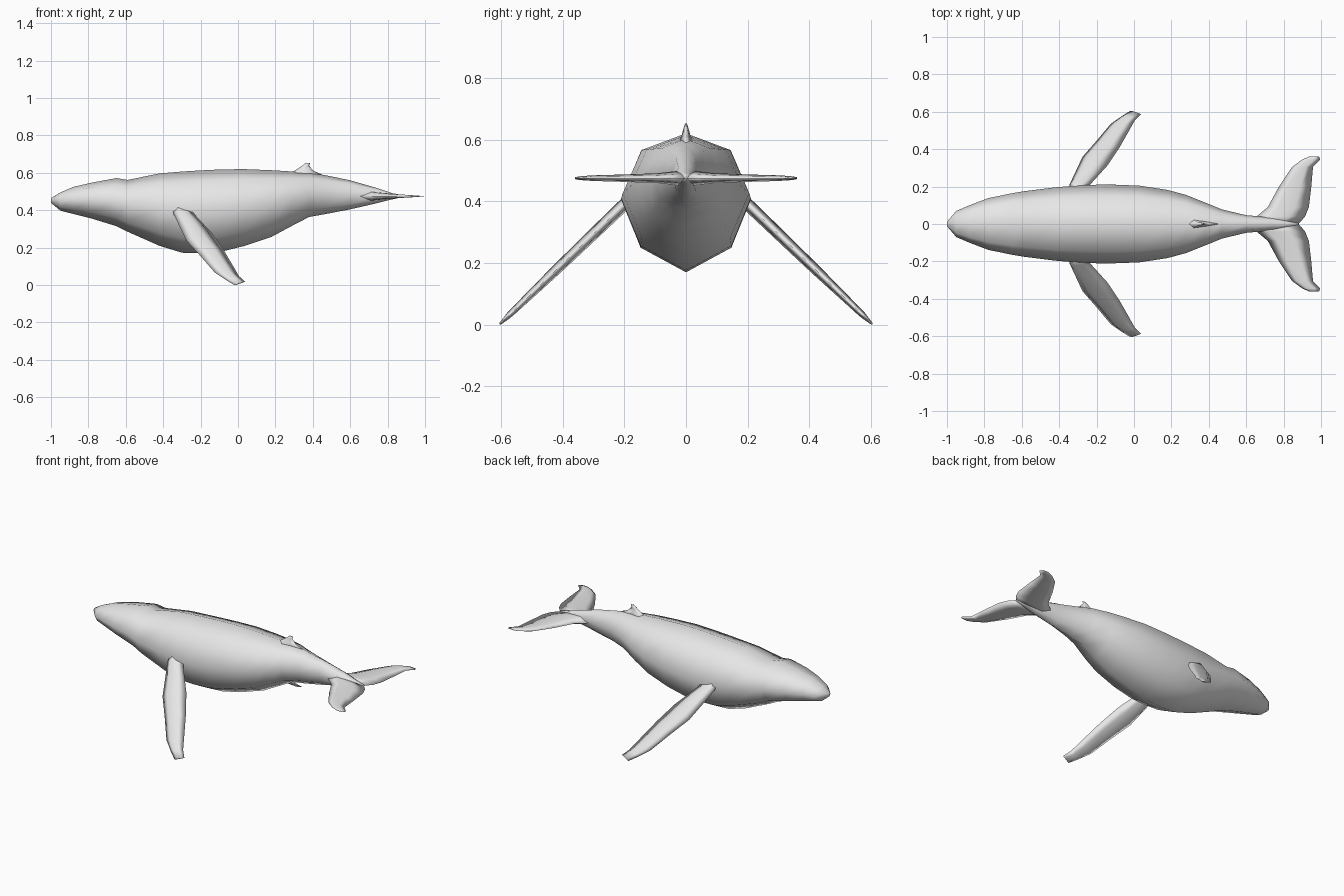
import bpy
import bmesh
from mathutils import Vector

cube = bpy.data.objects.get("Cube")
if cube:
    bpy.data.objects.remove(cube, do_unlink=True)

skin = bpy.data.materials.new("whale_grey")
skin.use_nodes = True
skin.diffuse_color = (0.8, 0.8, 0.8, 1)
skin.node_tree.nodes["Principled BSDF"].inputs["Base Color"].default_value = (0.8, 0.8, 0.8, 1)


def loft(name, rings, mirror=False):
    """Skin a list of equal-sized point rings, close both ends, shade smooth."""
    bm = bmesh.new()
    loops = [[bm.verts.new(p) for p in ring] for ring in rings]
    for a, b in zip(loops, loops[1:]):
        for i in range(len(a)):
            j = (i + 1) % len(a)
            bm.faces.new((a[i], a[j], b[j], b[i]))
    bm.faces.new(loops[0])
    bm.faces.new(loops[-1])
    bmesh.ops.recalc_face_normals(bm, faces=bm.faces)
    for face in bm.faces:
        face.smooth = True
    mesh = bpy.data.meshes.new(name)
    bm.to_mesh(mesh)
    bm.free()
    mesh.materials.append(skin)
    obj = bpy.data.objects.new(name, mesh)
    bpy.context.collection.objects.link(obj)
    if mirror:
        mod = obj.modifiers.new("Mirror", 'MIRROR')
        mod.use_axis = (False, True, False)
        mod.use_mirror_merge = False
    return obj


def blade_ring(lead, trail, thick, normal):
    """Thin lens section between a leading and a trailing point."""
    lead, trail = Vector(lead), Vector(trail)
    up = Vector(normal).normalized() * thick
    mid, aft = lead.lerp(trail, 0.25), lead.lerp(trail, 0.65)
    return [lead, mid + up, aft + up * 0.6, trail, aft - up * 0.6, mid - up]


def body_ring(x, top, bottom, width):
    """Eight-sided section with a ridge on top and a keel below."""
    outline = [(0, 1), (0.7, 0.87), (1, 0.53), (0.7, 0.18),
               (0, 0), (-0.7, 0.18), (-1, 0.53), (-0.7, 0.87)]
    return [(x, u * width, bottom + v * (top - bottom)) for u, v in outline]


# Body from snout to tail stock: x, top, bottom, half width
body = [
    (-1.0, 0.465, 0.44, 0.012), (-0.95, 0.495, 0.398, 0.07),
    (-0.88, 0.525, 0.38, 0.1), (-0.78, 0.548, 0.355, 0.138),
    (-0.65, 0.572, 0.315, 0.165), (-0.59, 0.562, 0.285, 0.175),
    (-0.42, 0.597, 0.21, 0.196), (-0.3, 0.607, 0.173, 0.206),
    (-0.2, 0.613, 0.17, 0.21), (-0.1, 0.618, 0.176, 0.21),
    (0.03, 0.62, 0.208, 0.205), (0.18, 0.614, 0.258, 0.182),
    (0.28, 0.608, 0.312, 0.155), (0.38, 0.602, 0.364, 0.115),
    (0.47, 0.587, 0.38, 0.078), (0.6, 0.56, 0.405, 0.047),
    (0.74, 0.52, 0.437, 0.035), (0.82, 0.493, 0.457, 0.02),
    (0.88, 0.48, 0.47, 0.004),
]
loft("body", [body_ring(*s) for s in body])

# Dorsal fin: z, leading x, trailing x, half thickness
dorsal = [(0.57, 0.24, 0.5, 0.035), (0.61, 0.3, 0.405, 0.015),
          (0.637, 0.342, 0.38, 0.008), (0.652, 0.36, 0.386, 0.003)]
loft("dorsal_fin", [blade_ring((a, 0, z), (b, 0, z), t, (0, 1, 0))
                    for z, a, b, t in dorsal])


# Flippers slope down and out: leading x, y, trailing x, y, half thickness
def on_flipper(x, y):
    return (x, y, 0.39 - (y - 0.2) / 1.04)


flipper = [(-0.35, 0.16, -0.25, 0.16, 0.016), (-0.345, 0.21, -0.235, 0.21, 0.02),
           (-0.275, 0.36, -0.14, 0.315, 0.018), (-0.2, 0.445, -0.08, 0.405, 0.016),
           (-0.125, 0.535, -0.02, 0.51, 0.012), (-0.065, 0.577, 0.005, 0.555, 0.01),
           (-0.02, 0.605, 0.037, 0.587, 0.004)]
loft("flippers", [blade_ring(on_flipper(a, b), on_flipper(c, d), t, (0, 1, 1.04))
                  for a, b, c, d, t in flipper], mirror=True)

# Tail flukes: y, leading x, trailing x, half thickness
flukes = [(0.0, 0.62, 0.88, 0.026), (0.04, 0.655, 0.915, 0.022),
          (0.09, 0.715, 0.935, 0.016), (0.2, 0.775, 0.948, 0.012),
          (0.305, 0.845, 0.957, 0.009), (0.345, 0.9, 0.995, 0.006),
          (0.36, 0.935, 0.99, 0.003)]
loft("tail_flukes", [blade_ring((a, y, 0.475), (b, y, 0.475), t, (0, 0, 1))
                     for y, a, b, t in flukes], mirror=True)
